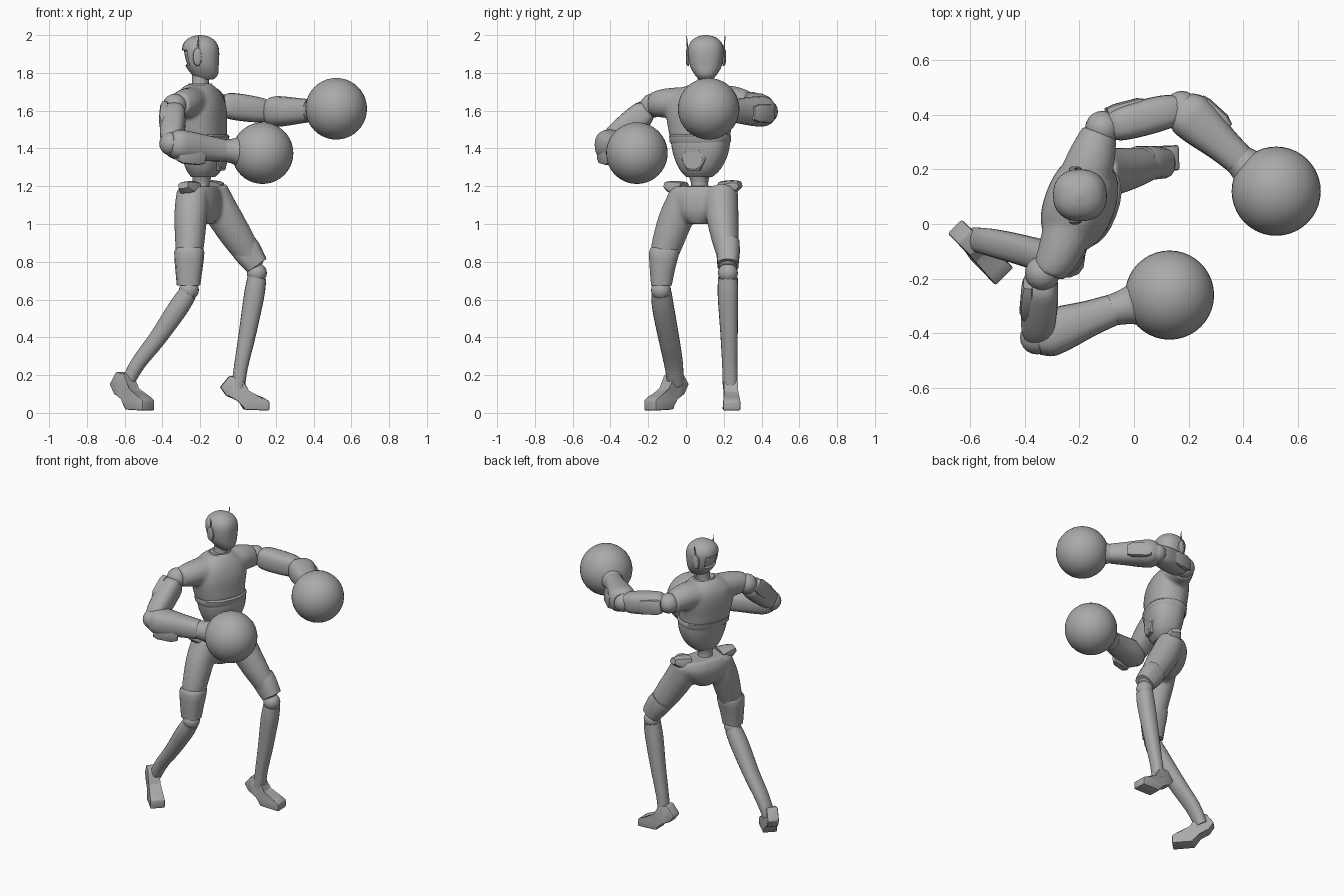
import bpy, bmesh, math
from mathutils import Vector as V, Matrix

cube = bpy.data.objects.get("Cube")
if cube:
    bpy.data.objects.remove(cube)

grey = bpy.data.materials.new("plain grey")
grey.use_nodes = True
GREY = (0.4, 0.4, 0.4, 1)
grey.diffuse_color = GREY
grey.node_tree.nodes["Principled BSDF"].inputs["Base Color"].default_value = GREY

X, Y, Z = V((1, 0, 0)), V((0, 1, 0)), V((0, 0, 1))
YAW = math.radians(-21)
FWD = V((math.cos(YAW), math.sin(YAW), 0))   # where the chest points
SIDE = V((-FWD.y, FWD.x, 0))                 # the body's left


def finish(name, bm, angle=40, voxel=0):
    bmesh.ops.recalc_face_normals(bm, faces=bm.faces)
    mesh = bpy.data.meshes.new(name)
    bm.to_mesh(mesh)
    bm.free()
    obj = bpy.data.objects.new(name, mesh)
    bpy.context.collection.objects.link(obj)
    mesh.materials.append(grey)
    bpy.ops.object.select_all(action='DESELECT')
    obj.select_set(True)
    bpy.context.view_layer.objects.active = obj
    bpy.ops.object.shade_smooth_by_angle(angle=math.radians(angle))
    if voxel:
        rm = obj.modifiers.new("fuse", 'REMESH')
        rm.mode, rm.voxel_size, rm.use_smooth_shade = 'VOXEL', voxel, True
        sm = obj.modifiers.new("soften", 'SMOOTH')
        sm.factor, sm.iterations = 0.5, 6
    return obj


def spline(secs, steps):
    """Smooth the list of (x, y, z, half width, half depth) sections."""
    out = []
    for i in range(len(secs) - 1):
        a, b = secs[i], secs[i + 1]
        p, q = secs[max(i - 1, 0)], secs[min(i + 2, len(secs) - 1)]
        for k in range(steps):
            t = k / steps
            out.append([0.5 * (2 * b0 + (c - a0) * t + (2 * a0 - 5 * b0 + 4 * c - d) * t * t
                               + (3 * b0 - a0 - 3 * c + d) * t ** 3)
                        for a0, b0, c, d in zip(p, a, b, q)])
    return out + [list(secs[-1])]


def loft(bm, secs, ref, axis=None, n=20, steps=4, power=2.0):
    """Skin rounded sections; half width lies along ref, half depth across it."""
    secs = spline(secs, steps)
    pts = [V(s[:3]) for s in secs]
    rings = []
    for i, s in enumerate(secs):
        t = axis or (pts[min(i + 1, len(pts) - 1)] - pts[max(i - 1, 0)]).normalized()
        u = (ref - t * ref.dot(t)).normalized()
        w = t.cross(u)
        ring = []
        for k in range(n):
            c, d = math.cos(math.tau * k / n), math.sin(math.tau * k / n)
            c, d = (math.copysign(abs(f) ** (2 / power), f) for f in (c, d))
            ring.append(bm.verts.new(pts[i] + u * s[3] * c + w * s[4] * d))
        rings.append(ring)
    for r, q in zip(rings, rings[1:]):
        for k in range(n):
            bm.faces.new((r[k], r[k - 1], q[k - 1], q[k]))
    bm.faces.new(rings[0])
    bm.faces.new(rings[-1])


def part(name, secs, ref, **kw):
    bm = bmesh.new()
    loft(bm, secs, ref, **kw)
    return finish(name, bm)


def ball(name, centre, r, seg=20):
    bm = bmesh.new()
    bmesh.ops.create_uvsphere(bm, u_segments=seg, v_segments=seg // 2, radius=r,
                              matrix=Matrix.Translation(centre))
    return finish(name, bm, 60)


def along(a, b, stations):
    """Sections at fractions of the line from a to b."""
    a, b = V(a), V(b)
    return [(*a.lerp(b, t), w, d) for t, w, d in stations]


# Head with a recessed visor
bm = bmesh.new()
loft(bm, [(-.17, .105, 1.765, .04, .035), (-.175, .105, 1.79, .068, .058),
          (-.19, .105, 1.84, .088, .085), (-.198, .105, 1.92, .098, .095),
          (-.2, .105, 1.965, .083, .08), (-.2, .105, 1.99, .05, .048),
          (-.2, .105, 2.0, .012, .012)], X, axis=Z, n=32, power=2.3)
bm.normal_update()
face = [f for f in bm.faces if f.normal.x > .7 and 1.835 < f.calc_center_median().z < 1.925]
bmesh.ops.recalc_face_normals(bm, faces=bm.faces)
bmesh.ops.inset_region(bm, faces=face, thickness=.004, depth=-.01)
finish("head", bm)
part("neck", [(-.2, .09, 1.68, .06, .06), (-.2, .1, 1.74, .045, .043),
              (-.195, .105, 1.8, .048, .045)], X, axis=Z)

# Ear pods with antenna fins
for side, label in ((1, "left"), (-1, "right")):
    y = .105 + side * .088
    part(label + "_ear", [(-.215, y, 1.885, .024, .05), (-.215, y + side * .012, 1.885, .022, .046),
                          (-.215, y + side * .018, 1.885, .012, .032)], X, steps=1)
    part(label + "_antenna", [(-.215, y + side * .006, 1.9, .008, .005),
                              (-.208, y + side * .014, 1.995, .002, .002)], X, steps=1, n=8)

# Chest fused with the shoulder yoke
bm = bmesh.new()
loft(bm, [(-.19, .075, 1.455, .122, .162), (-.195, .072, 1.52, .126, .172),
          (-.2, .075, 1.6, .128, .185), (-.205, .08, 1.67, .115, .17),
          (-.205, .085, 1.72, .085, .11), (-.2, .09, 1.74, .06, .06)], FWD, axis=Z, n=28, power=2.3)
loft(bm, [(-.315, -.185, 1.635, .06, .06), (-.275, -.11, 1.64, .08, .078), (-.21, .08, 1.65, .1, .08),
          (-.155, .24, 1.65, .088, .082), (-.125, .335, 1.635, .065, .07)], X, axis=SIDE)
finish("chest", bm, voxel=.011)
part("neck_collar", [(-.2, .09, 1.715, .078, .085), (-.2, .09, 1.745, .06, .065),
                     (-.2, .09, 1.735, .05, .05)], FWD, axis=Z, steps=1)

# Stomach armour, hexagon plate, waist
part("stomach", [(-.185, .075, 1.46, .112, .152), (-.18, .077, 1.43, .118, .156),
                 (-.178, .077, 1.36, .108, .142), (-.18, .074, 1.29, .088, .108),
                 (-.185, .07, 1.25, .06, .07)], FWD, axis=Z, n=24, power=2.5)
part("stomach_band", [(-.185, .075, 1.425, .119, .155), (-.185, .075, 1.435, .126, .163),
                      (-.185, .075, 1.465, .128, .165), (-.185, .075, 1.475, .12, .158)],
     FWD, axis=Z, n=28, steps=1, power=2.4)
hub = V((-.18, .075, 1.345))
part("belt_hexagon", [(*(hub + FWD * d), .07 * s, .07 * s) for d, s in ((.06, 1), (.104, 1), (.112, .85))],
     SIDE, axis=FWD, n=6, steps=1)
part("waist", [(-.19, .07, 1.27, .055, .065), (-.195, .072, 1.21, .045, .045),
               (-.2, .075, 1.13, .06, .07)], FWD, axis=Z)

# Pelvis fused with both thighs
bm = bmesh.new()
loft(bm, [(-.2, .09, 1.2, .085, .165), (-.2, .09, 1.14, .105, .175), (-.195, .08, 1.06, .095, .13),
          (-.18, .07, 1.0, .05, .05)], FWD, axis=Z, n=24, power=2.3)
loft(bm, [(-.24, .0, 1.18, .085, .085), (-.25, -.045, 1.05, .088, .098),
          (-.255, -.095, .9, .078, .087), (-.26, -.12, .8, .068, .07),
          (-.26, -.13, .675, .055, .052)], X, axis=Z)
loft(bm, [(-.14, .19, 1.18, .085, .085), (-.09, .19, 1.07, .092, .088),
          (-.01, .205, .94, .085, .075), (.055, .22, .84, .07, .06),
          (.095, .222, .77, .05, .052)], X)
finish("hips_and_thighs", bm, voxel=.011)
for name, tip in (("left_hip_crest", (-.1, .285, 1.21)), ("right_hip_crest", (-.29, -.105, 1.205))):
    root = V((-.19, .09, 1.14)).lerp(V(tip), .55)
    part(name, along(root, tip, ((0, .06, .05), (.6, .045, .035), (1, .03, .018))), X, n=10, power=3)

# Thigh guards, knees and shins
part("right_thigh_guard", [(-.258, -.112, .875, .066, .074), (-.258, -.115, .85, .08, .082),
                           (-.26, -.125, .76, .072, .068), (-.262, -.13, .675, .062, .056)],
     X, axis=Z, n=14, steps=2, power=2.6)
part("left_thigh_guard", [(.02, .222, .9, .07, .062), (.045, .223, .86, .077, .063),
                          (.1, .222, .78, .062, .056)], X, n=14, steps=2, power=2.6)
ball("right_knee", (-.26, -.132, .65), .053)
ball("left_knee", (.1, .222, .74), .053)
part("right_shin", [(-.265, -.13, .635, .048, .054), (-.32, -.12, .55, .054, .058),
                    (-.43, -.09, .39, .046, .055), (-.53, -.066, .26, .04, .05),
                    (-.59, -.055, .15, .034, .042)], X, power=2.3)
part("left_shin", [(.1, .222, .715, .05, .052), (.085, .222, .62, .054, .054),
                   (.05, .228, .42, .046, .046), (.015, .232, .24, .037, .04),
                   (.0, .235, .13, .036, .04)], X, power=2.3)


# Feet: bevelled side profile turned toward the toes
def foot(name, x, y, yaw, lift):
    side = [(-.095, .125), (-.045, .185), (.025, .17), (.05, .1), (.135, .068), (.165, .05),
            (.165, 0), (.03, .005), (.0, .06), (-.06, .075)]
    bm = bmesh.new()
    rows = []
    for s in (-1, 1):
        rows.append([bm.verts.new((px, s * (.046 if pz < .08 and px > 0 else .036), pz * lift))
                     for px, pz in side])
        bm.faces.new(rows[-1])
    a, b = rows
    for i in range(len(a)):
        bm.faces.new((a[i - 1], a[i], b[i], b[i - 1]))
    bmesh.ops.bevel(bm, geom=bm.edges[:], offset=.008, segments=2, profile=.5, affect='EDGES')
    bm.transform(Matrix.Translation((x, y, .012)) @ Matrix.Rotation(math.radians(yaw), 4, 'Z'))
    finish(name, bm)


foot("left_foot", .0, .237, 2, 1.0)
foot("right_foot", -.59, -.075, -45, 1.12)


# Arms: shoulder ball, slotted upper arm, elbow, forearm, cuff, round glove
def arm(label, shoulder, elbow, wrist, glove):
    shoulder, elbow, wrist, glove = map(V, (shoulder, elbow, wrist, glove))
    ball(label + "_shoulder", shoulder, .064)
    ball(label + "_elbow", elbow, .062)
    part(label + "_upper_arm", along(shoulder, elbow, ((.1, .05, .05), (.22, .068, .062), (.5, .071, .066),
                                                       (.8, .066, .062), (.95, .055, .05))), Z, power=2.8)
    part(label + "_forearm", along(elbow, wrist, ((-.03, .062, .064), (.12, .08, .085), (.35, .078, .082),
                                                  (.7, .068, .066), (1, .06, .058))), Z, power=2.5)
    # raised plates on the outer side of each segment
    bend = (elbow - (shoulder + wrist) / 2).normalized()
    for seg, a, b, r in (("upper_arm", shoulder, elbow, .052), ("forearm", elbow, wrist, .07)):
        t = (b - a).normalized()
        out = (bend - t * bend.dot(t)).normalized() * r
        part(f"{label}_{seg}_plate", along(a + out, b + out, ((.1, .04, .018), (.2, .05, .024), (.5, .048, .024),
                                                              (.62, .035, .01))), Z, n=12, steps=1, power=4)
    d = (glove - wrist).normalized()
    rim = glove - d * .145
    part(label + "_cuff", along(wrist - d * .03, rim + d * .04, ((0, .056, .056), (.35, .06, .06),
                                                                 (.7, .072, .072), (1, .098, .098))), Z)
    ball(label + "_glove", glove, .163, 40)


arm("left", (-.115, .35, 1.635), (.175, .425, 1.595), (.385, .235, 1.6), (.52, .12, 1.61))
arm("right", (-.335, -.18, 1.625), (-.355, -.415, 1.425), (-.08, -.315, 1.39), (.13, -.26, 1.375))
